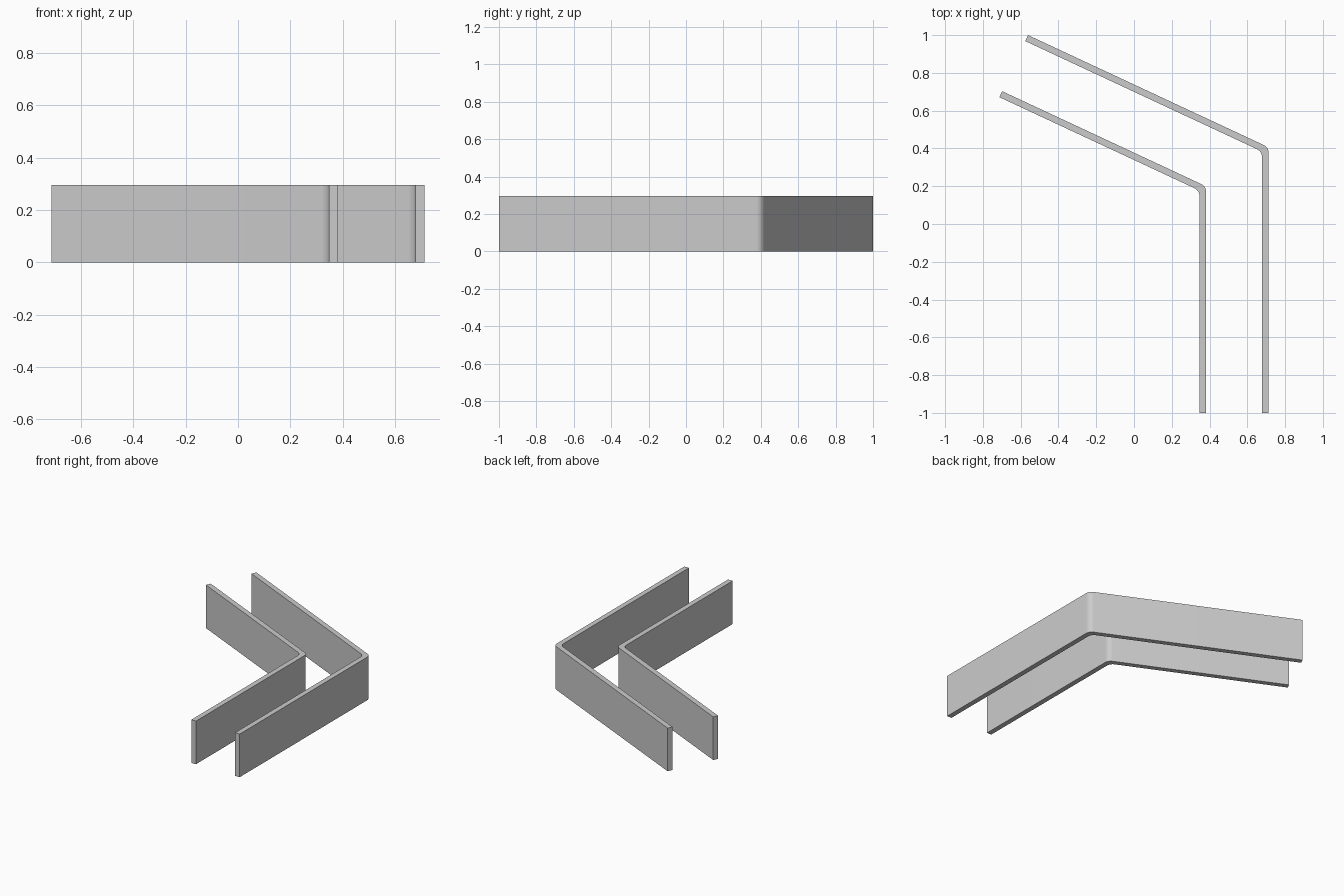
import bpy
import bmesh
from math import radians, sin, cos, tan
from mathutils import Vector

cube = bpy.data.objects.get("Cube")
if cube:
    bpy.data.objects.remove(cube, do_unlink=True)

HEIGHT = 0.295
THICK = 0.035
BEND = radians(25)      # slope of the angled run
FILLET = 0.047          # corner rounding on both sides
STEPS = 10

grey = bpy.data.materials.new("light_grey")
grey.use_nodes = True
grey.diffuse_color = (0.6, 0.6, 0.6, 1)
grey.node_tree.nodes["Principled BSDF"].inputs["Base Color"].default_value = (0.6, 0.6, 0.6, 1)


def rounded_corner(corner):
    """Arc from the straight run to the angled run, inside a sharp corner."""
    turn = radians(90) - BEND
    centre = corner - Vector((FILLET, FILLET * tan(turn / 2)))
    angles = [turn * i / STEPS for i in range(STEPS + 1)]
    return [centre + FILLET * Vector((cos(a), sin(a))) for a in angles]


def bent_wall(name, right_x, far_end):
    """Thin upright wall: straight run along y, then an angled run to far_end."""
    normal = Vector((sin(BEND), cos(BEND)))
    end = Vector(far_end)
    outer = Vector((right_x, end.y - (right_x - end.x) * tan(BEND)))
    miter = tan((radians(90) - BEND) / 2)
    inner = outer - THICK * Vector((1, miter))
    outline = [Vector((right_x, -1))] + rounded_corner(outer) + [end, end - normal * THICK]
    outline += rounded_corner(inner)[::-1] + [Vector((right_x - THICK, -1))]

    bm = bmesh.new()
    base = bm.faces.new([bm.verts.new((p.x, p.y, 0)) for p in outline])
    top = bmesh.ops.extrude_face_region(bm, geom=[base])
    verts = [g for g in top["geom"] if isinstance(g, bmesh.types.BMVert)]
    bmesh.ops.translate(bm, verts=verts, vec=(0, 0, HEIGHT))
    bmesh.ops.recalc_face_normals(bm, faces=bm.faces)
    mesh = bpy.data.meshes.new(name)
    bm.to_mesh(mesh)
    bm.free()
    mesh.materials.append(grey)
    wall = bpy.data.objects.new(name, mesh)
    bpy.context.collection.objects.link(wall)
    bpy.ops.object.select_all(action="DESELECT")
    wall.select_set(True)
    bpy.context.view_layer.objects.active = wall
    bpy.ops.object.shade_smooth_by_angle(angle=radians(30))


# Outer and inner walls
bent_wall("outer_wall", 0.713, (-0.561, 1.0))
bent_wall("inner_wall", 0.382, (-0.698, 0.703))
